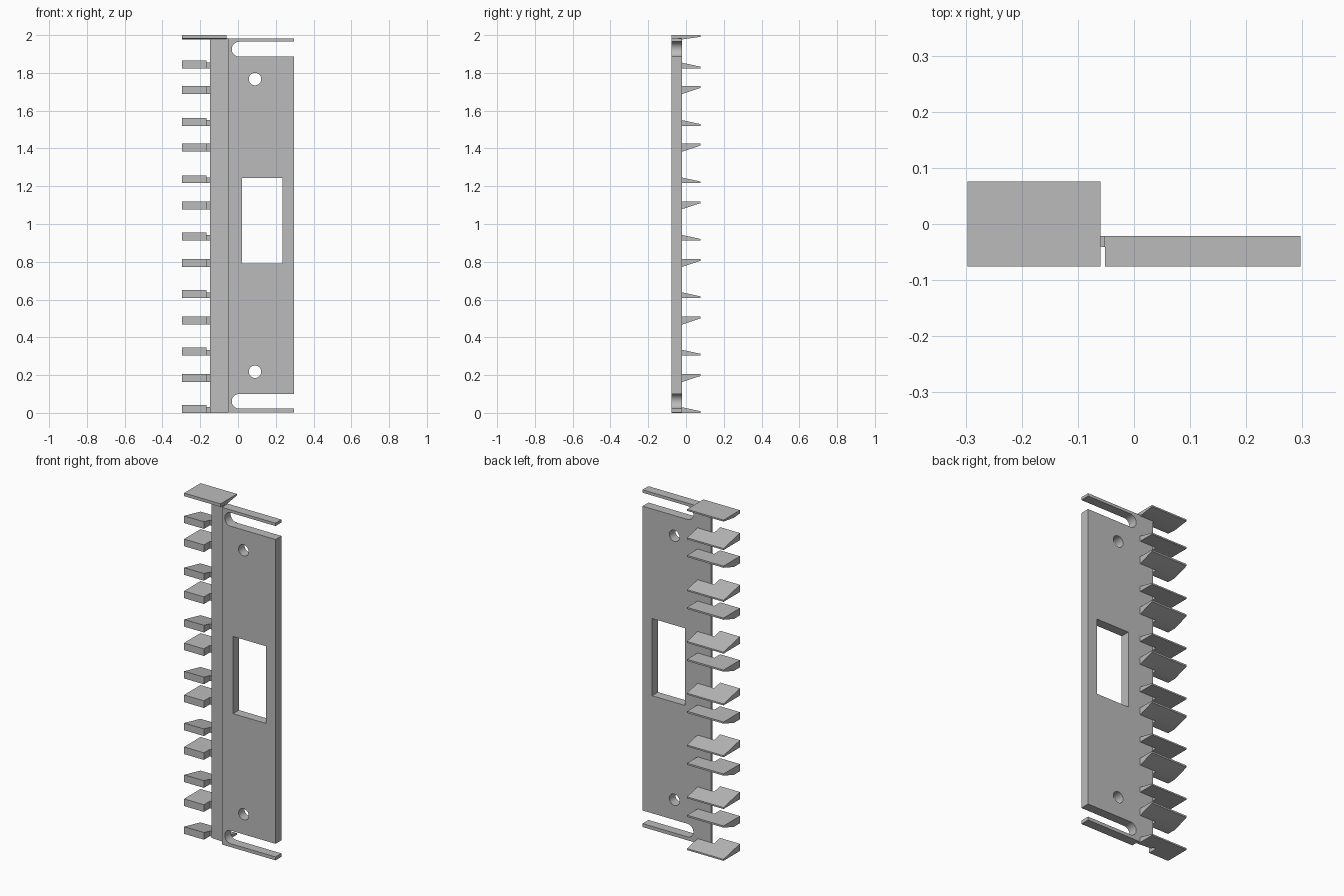
import bpy, bmesh, math

if "Cube" in bpy.data.objects:
    bpy.data.objects.remove(bpy.data.objects["Cube"])

grey = bpy.data.materials.new("light grey")
grey.use_nodes = True
GREY = (0.5, 0.5, 0.5, 1)
grey.diffuse_color = GREY
grey.node_tree.nodes["Principled BSDF"].inputs["Base Color"].default_value = GREY

FRONT, BACK, TIP = -0.076, -0.021, 0.076
LEFT, RIGHT = -0.297, 0.297


def prism(name, profile, axis, lo, hi):
    """Extrude a 2D profile along x, y or z from lo to hi."""
    place = {"x": lambda a, b, t: (t, a, b),
             "y": lambda a, b, t: (a, t, b),
             "z": lambda a, b, t: (a, b, t)}[axis]
    bm = bmesh.new()
    rings = [[bm.verts.new(place(a, b, t)) for a, b in profile] for t in (lo, hi)]
    bm.faces.new(rings[0])
    bm.faces.new(rings[1])
    n = len(profile)
    for i in range(n):
        j = (i + 1) % n
        bm.faces.new((rings[0][i], rings[0][j], rings[1][j], rings[1][i]))
    bmesh.ops.recalc_face_normals(bm, faces=bm.faces)
    mesh = bpy.data.meshes.new(name)
    bm.to_mesh(mesh)
    bm.free()
    mesh.materials.append(grey)
    obj = bpy.data.objects.new(name, mesh)
    bpy.context.collection.objects.link(obj)
    return obj


def rect(a0, a1, b0, b1):
    return [(a0, b0), (a1, b0), (a1, b1), (a0, b1)]


def arc(cx, cz, r, start, end, steps):
    return [(cx + r * math.cos(start + (end - start) * i / steps),
             cz + r * math.sin(start + (end - start) * i / steps))
            for i in range(steps + 1)]


def cut(target, profile, axis, lo, hi):
    """Subtract a prism from the target and discard the cutter."""
    cutter = prism("cutter", profile, axis, lo, hi)
    cutter.hide_render = True
    mod = target.modifiers.new("cut", "BOOLEAN")
    mod.operation = "DIFFERENCE"
    mod.solver = "EXACT"
    mod.object = cutter
    bpy.context.view_layer.objects.active = target
    bpy.ops.object.modifier_apply(modifier=mod.name)
    bpy.data.objects.remove(cutter)


# Mounting plate with window, screw holes and rounded end slots
plate = prism("mounting_plate", rect(-0.052, RIGHT, 0.003, 1.982), "y", FRONT, BACK)
cut(plate, rect(0.021, 0.235, 0.79, 1.243), "y", -0.2, 0.2)
for z in (0.218, 1.767):
    cut(plate, arc(0.09, z, 0.033, 0, math.tau, 32)[:-1], "y", -0.2, 0.2)
for z0, z1 in ((0.023, 0.1), (1.965, 1.886)):
    r = abs(z1 - z0) / 2
    slot = arc(-0.033 + r, (z0 + z1) / 2, r, math.pi / 2, 1.5 * math.pi, 16)
    cut(plate, slot + [(0.4, slot[-1][1]), (0.4, slot[0][1])], "y", -0.2, 0.2)

# Thin recessed strip that carries the fins
prism("thin_strip", [(-0.148, -0.034), (-0.052, -0.041), (-0.052, BACK), (-0.148, BACK)],
      "z", 0.0, 1.985)


def fin(name, profile):
    """Wedge fin whose front is notched clear of the strip."""
    obj = prism(name, profile, "x", LEFT, -0.06)
    cut(obj, rect(-0.168, 0.0, -0.2, BACK), "z", -1, 3)


# Alternating fins: sloped on top, then sloped underneath
for i in range(7):
    z = 0.304 * i
    fin(f"upper_slope_fin_{i + 1}",
        [(FRONT, z), (TIP, z), (TIP, z + 0.009), (FRONT, z + 0.042)])
for i in range(6):
    z = 0.205 + 0.305 * i
    fin(f"lower_slope_fin_{i + 1}",
        [(FRONT, z), (FRONT, z - 0.042), (BACK, z - 0.042), (TIP, z - 0.01), (TIP, z)])

# Full-width end fin
prism("top_fin", [(FRONT, 2.0), (FRONT, 1.982), (BACK, 1.977), (TIP, 1.991), (TIP, 2.0)],
      "x", LEFT, -0.06)

for obj in bpy.data.objects:
    if obj.type == "MESH":
        bpy.ops.object.select_all(action="DESELECT")
        obj.select_set(True)
        bpy.context.view_layer.objects.active = obj
        bpy.ops.object.shade_smooth_by_angle(angle=math.radians(30))
